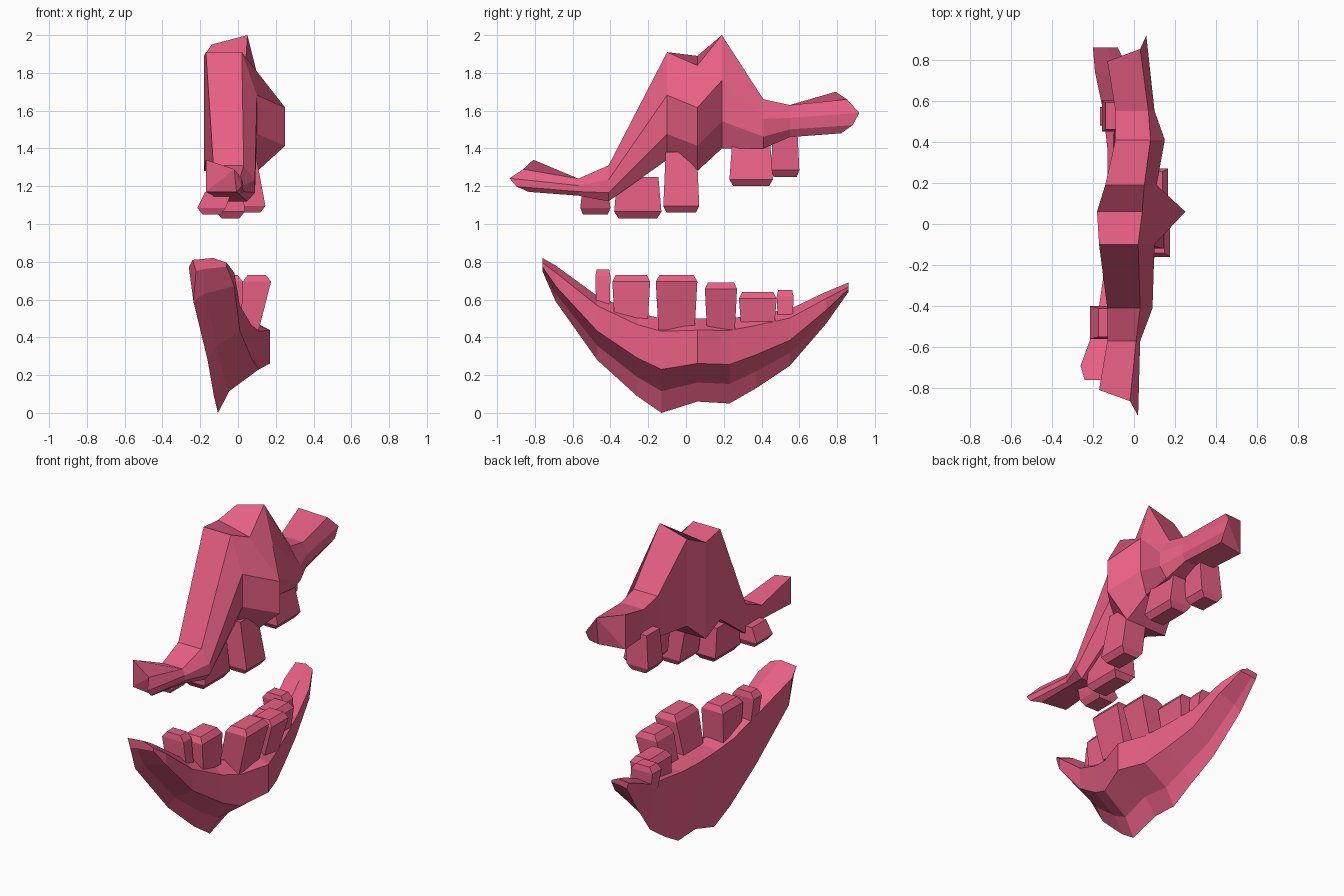
import bpy, bmesh

if "Cube" in bpy.data.objects:
    bpy.data.objects.remove(bpy.data.objects["Cube"])

mat = bpy.data.materials.new("pink")
mat.diffuse_color = (0.80, 0.115, 0.23, 1)
mat.use_nodes = True
mat.node_tree.nodes["Principled BSDF"].inputs["Base Color"].default_value = mat.diffuse_color


def loft(name, rings):
    """Skin equal-sized rings of 3D points and cap both ends."""
    bm = bmesh.new()
    loops = [[bm.verts.new(p) for p in ring] for ring in rings]
    n = len(loops[0])
    for a, b in zip(loops, loops[1:]):
        for i in range(n):
            j = (i + 1) % n
            bm.faces.new((a[i], a[j], b[j], b[i]))
    caps = [bm.faces.new(loops[0]), bm.faces.new(loops[-1][::-1])]
    bmesh.ops.recalc_face_normals(bm, faces=bm.faces)
    bmesh.ops.triangulate(bm, faces=[f for f in caps if len(f.verts) > 4])
    mesh = bpy.data.meshes.new(name)
    bm.to_mesh(mesh)
    bm.free()
    mesh.materials.append(mat)
    bpy.context.collection.objects.link(bpy.data.objects.new(name, mesh))


def upper_ring(y, back, front, bulge, top, bottom, tilt=0.0, shear=0.0):
    """Flat-backed section with a bulging front; sheared ends taper to a point."""
    h, out = top - bottom, front + bulge
    pts = [(back, 0, top + tilt), (front, .06, top), (out, -.02, top - 0.4 * h),
           (out, .04, bottom + 0.24 * h), (front + 0.3 * bulge, .12, bottom), (back, 0, bottom)]
    return [(x, y + shear * (x - pull), z) for x, pull, z in pts]


def lower_ring(y, back, front, top, bottom):
    """Flat-backed section, stepping back under the front ridge to the chin."""
    w, h = front - back, top - bottom
    pts = [(back, top + 0.01), (front - 0.4 * w, top + 0.02), (front, top - 0.1 * h),
           (front, bottom + 0.48 * h), (back + 0.35 * w, bottom + 0.24 * h),
           (back + 0.1 * w, bottom)]
    return [(x, y, z) for x, z in pts]


def tooth(name, y0, y1, root, tip, x):
    """Tapered block leaning out from the lip, with a chamfered tip."""
    def ring(cx, z, depth, scale):
        c, r = (y0 + y1) / 2, (y1 - y0) / 2 * scale
        return [(cx + sx * depth, c + sy * r, z)
                for sx, sy in ((-1, -1), (1, -1), (1, 1), (-1, 1))]
    step = 0.035 if tip < root else -0.035
    loft(name, [ring(x * 0.6 - 0.02, root, 0.07, 0.87),
                ring(x, tip + step, 0.075, 1),
                ring(x, tip, 0.048, 0.82)])


# Upper lip; its two ends are cut at a slant
upper = [
    (-.91, -.17, -.02, .04, 1.29, 1.17, .05, -.6),
    (-.57, -.13, .01, .02, 1.24, 1.15),
    (-.41, -.13, .03, .06, 1.31, 1.12),
    (-.10, -.17, .02, .08, 1.91, 1.34),
    (.06, -.18, .04, .21, 1.84, 1.28, .05),
    (.19, -.14, .05, .06, 2.00, 1.40, -.05),
    (.41, -.09, .08, .07, 1.66, 1.40),
    (.55, -.09, .07, .03, 1.63, 1.46),
    (.87, -.13, .03, .03, 1.66, 1.48, .04, .6),
]
loft("upper_lip", [upper_ring(*s) for s in upper])

# Lower lip
lower = [
    (-.76, -.24, -.06, .80, .75),
    (-.69, -.26, -.02, .76, .59),
    (-.47, -.18, .01, .60, .28),
    (-.26, -.15, .07, .51, .09),
    (-.13, -.13, .11, .48, .00),
    (.06, -.14, .17, .48, .06),
    (.23, -.13, .11, .48, .05),
    (.37, -.13, .07, .50, .13),
    (.55, -.15, .02, .53, .25),
    (.74, -.19, -.02, .62, .47),
    (.86, -.20, -.08, .67, .64),
]
loft("lower_lip", [lower_ring(*s) for s in lower])

# Teeth: span in y, root height, tip height, tip position in x
upper_teeth = [
    (-.56, -.40, 1.17, 1.05, -.14),
    (-.38, -.13, 1.25, 1.03, -.04),
    (-.12, .07, 1.38, 1.06, .07),
    (.23, .46, 1.44, 1.20, .04),
    (.45, .60, 1.49, 1.25, -.08),
]
lower_teeth = [
    (-.48, -.40, .52, .76, -.12),
    (-.39, -.19, .46, .73, -.05),
    (-.16, .06, .44, .73, .10),
    (.10, .27, .44, .69, .09),
    (.28, .48, .45, .64, -.02),
    (.48, .57, .49, .65, -.09),
]
for row, data in (("upper_tooth", upper_teeth), ("lower_tooth", lower_teeth)):
    for i, t in enumerate(data, 1):
        tooth(f"{row}_{i}", *t)
